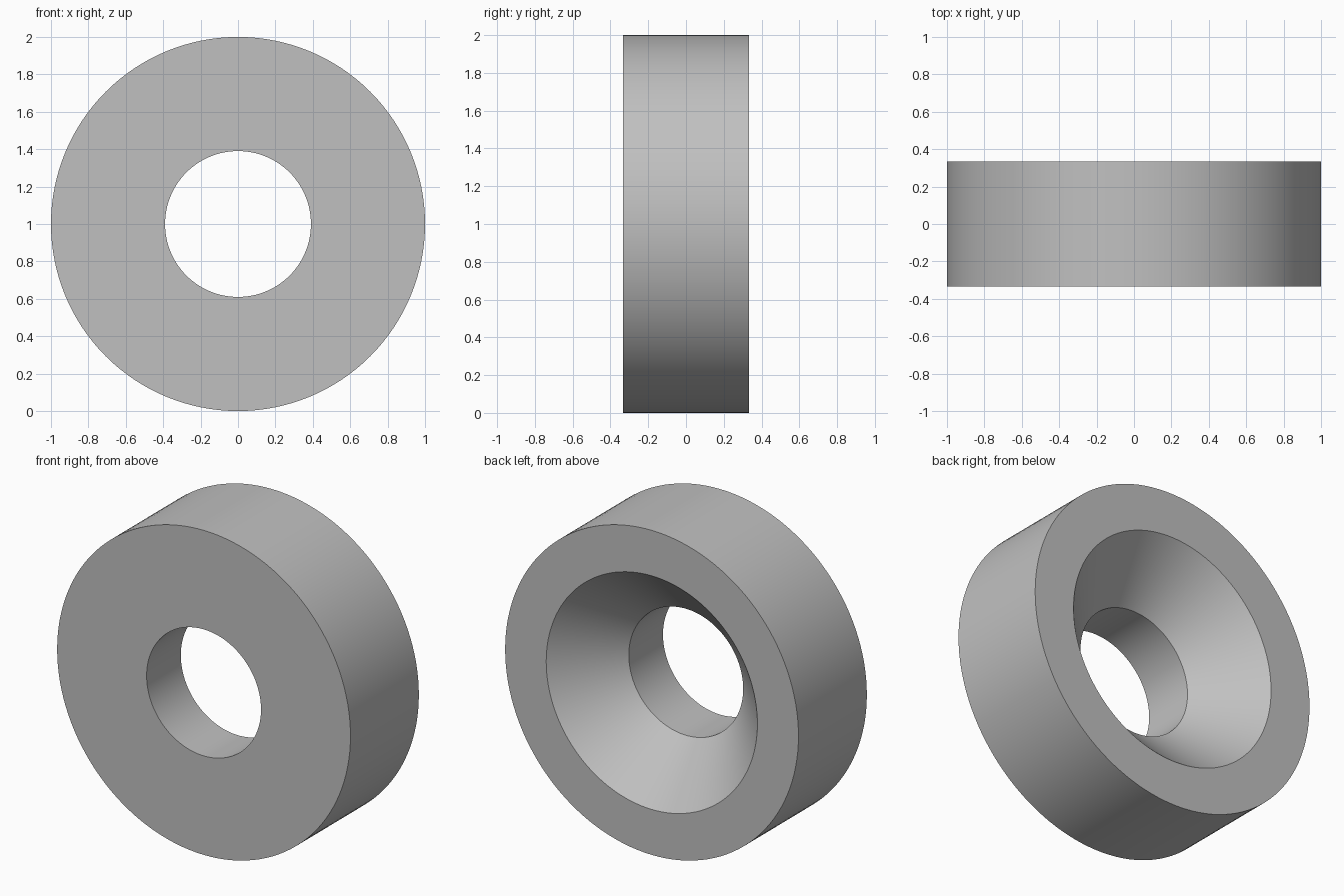
import bpy, bmesh, math
from mathutils import Matrix, Vector

cube = bpy.data.objects.get("Cube")
if cube:
    bpy.data.objects.remove(cube, do_unlink=True)

OUTER, HOLE, SINK = 1.0, 0.39, 0.72
HALF = 0.333
SEGMENTS = 128

# Plain grey metal
grey = bpy.data.materials.new("grey_metal")
grey.use_nodes = True
colour = (0.53, 0.53, 0.53, 1)
grey.diffuse_color = colour
grey.node_tree.nodes["Principled BSDF"].inputs["Base Color"].default_value = colour

# Cross-section (radius, y): flat front, straight hole, conical countersink at the back
profile = [(OUTER, -HALF), (OUTER, HALF), (SINK, HALF), (HOLE, 0), (HOLE, -HALF)]

# Spin the closed section around the y axis
bm = bmesh.new()
verts = [bm.verts.new((r, y, 0)) for r, y in profile]
edges = [bm.edges.new((v, verts[(i + 1) % len(verts)])) for i, v in enumerate(verts)]
bmesh.ops.spin(bm, geom=verts + edges, cent=(0, 0, 0), axis=(0, 1, 0),
               angle=math.tau, steps=SEGMENTS)
bmesh.ops.remove_doubles(bm, verts=bm.verts, dist=0.0001)
bmesh.ops.recalc_face_normals(bm, faces=bm.faces)
bmesh.ops.translate(bm, verts=bm.verts, vec=(0, 0, OUTER))

mesh = bpy.data.meshes.new("countersunk_washer")
bm.to_mesh(mesh)
bm.free()
mesh.materials.append(grey)
washer = bpy.data.objects.new("countersunk_washer", mesh)
bpy.context.collection.objects.link(washer)

# Smooth round walls, crisp rims
bpy.ops.object.select_all(action='DESELECT')
washer.select_set(True)
bpy.context.view_layer.objects.active = washer
bpy.ops.object.shade_smooth_by_angle(angle=math.radians(30))
